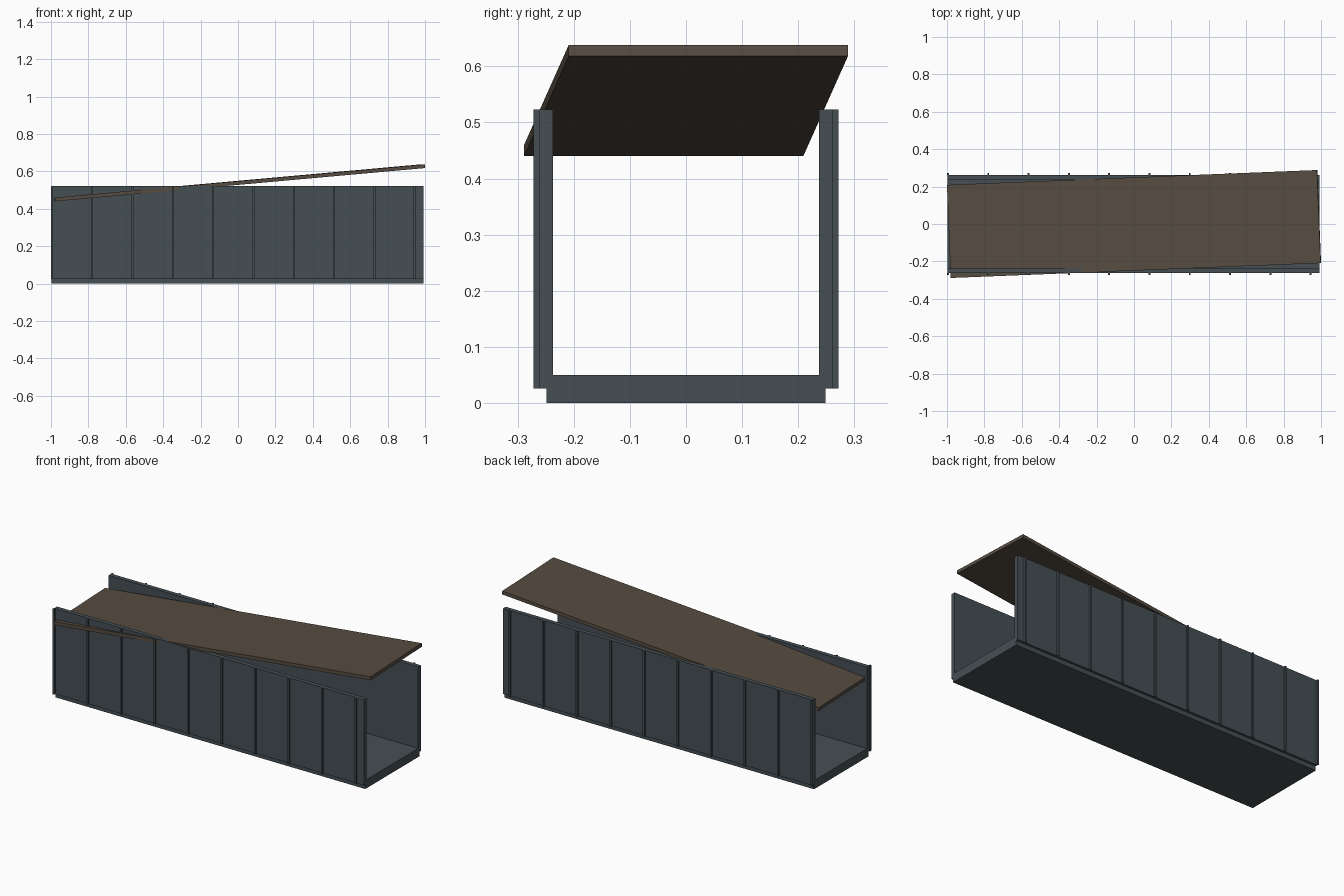
import bpy
from math import radians
from mathutils import Matrix, Vector

if "Cube" in bpy.data.objects:
    bpy.data.objects.remove(bpy.data.objects["Cube"], do_unlink=True)


def make_material(name, rgb):
    mat = bpy.data.materials.new(name)
    mat.use_nodes = True
    colour = (*rgb, 1)
    mat.diffuse_color = colour
    mat.node_tree.nodes["Principled BSDF"].inputs["Base Color"].default_value = colour
    return mat


def box(name, low, high, mat):
    """Axis-aligned box between two corners."""
    low, high = Vector(low), Vector(high)
    bpy.ops.mesh.primitive_cube_add(size=1)
    obj = bpy.context.object
    obj.name = name
    obj.data.transform(Matrix.Translation((low + high) / 2) @ Matrix.Diagonal((*(high - low), 1)))
    obj.data.materials.append(mat)
    return obj


metal = make_material("slate grey", (0.060, 0.078, 0.088))
wood = make_material("dull brown", (0.095, 0.072, 0.053))

LEFT, RIGHT = -0.997, 0.992
WALL_BASE, WALL_TOP = 0.026, 0.523

# Floor slab
box("floor", (LEFT, -0.249, 0), (RIGHT, 0.249, 0.05), metal)

# Long side walls with evenly spaced upright ribs
for side, label in ((-1, "front"), (1, "back")):
    y_in, y_out, y_rib = (side * y for y in (0.237, 0.262, 0.272))
    box(label + "_wall",
        (LEFT, min(y_in, y_out), WALL_BASE), (RIGHT, max(y_in, y_out), WALL_TOP), metal)
    for i in range(10):
        x = -0.995 + i * 0.2155
        box(f"{label}_rib_{i + 1}",
            (x - 0.005, min(y_out, y_rib), WALL_BASE),
            (x + 0.005, max(y_out, y_rib), WALL_TOP), metal)

# Loose lid, tipped up at one end and twisted slightly
lid = box("lid", (-0.994, -0.249, -0.01), (0.994, 0.249, 0.01), wood)
lid.rotation_euler = (0, radians(-5.14), radians(2.3))
lid.location = (0, 0, 0.539)
